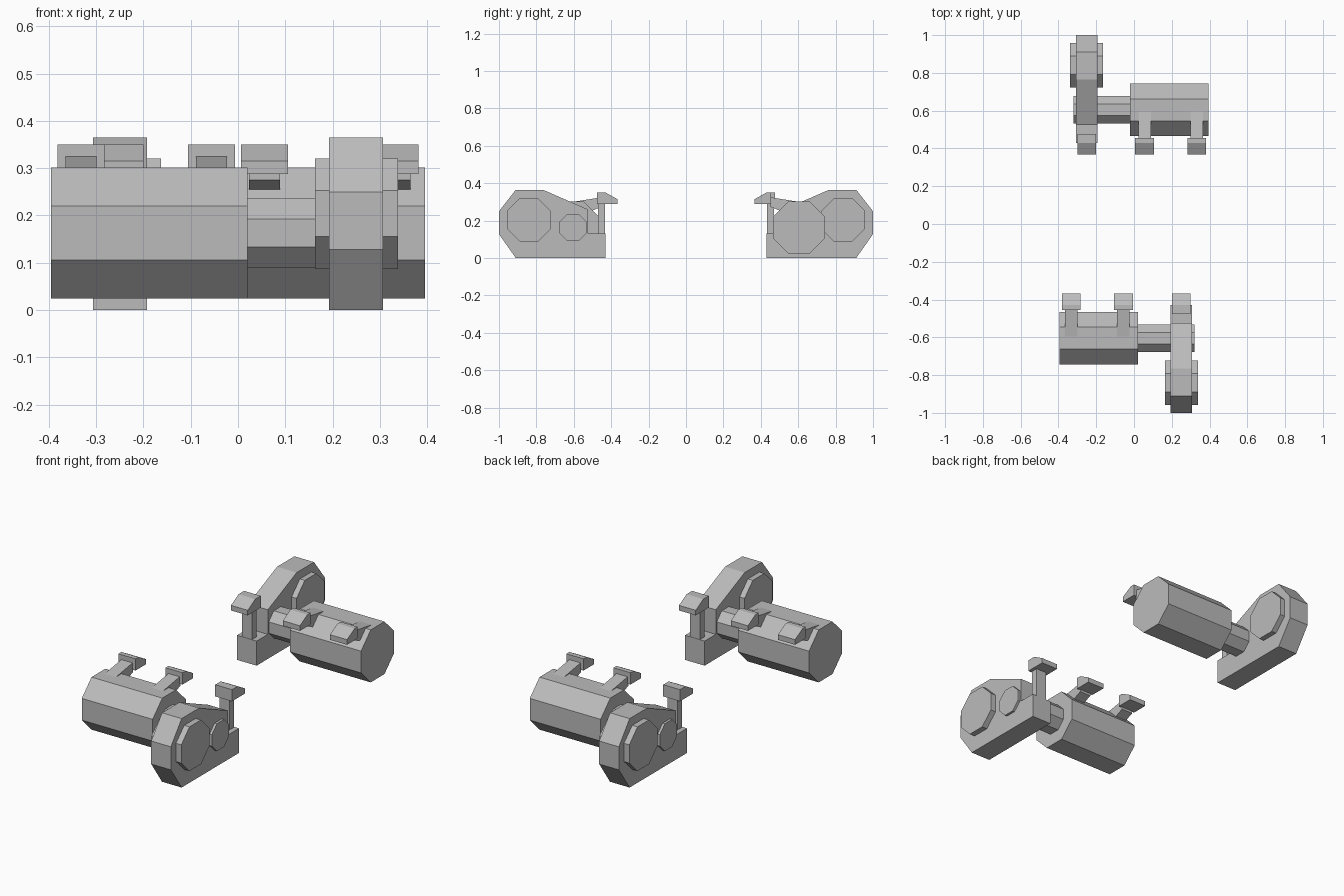
import bpy, bmesh, math
from mathutils import Matrix

if "Cube" in bpy.data.objects:
    bpy.data.objects.remove(bpy.data.objects["Cube"])

grey = bpy.data.materials.new("mid_grey")
grey.diffuse_color = (0.5, 0.5, 0.5, 1)
grey.use_nodes = True
grey.node_tree.nodes["Principled BSDF"].inputs["Base Color"].default_value = grey.diffuse_color


def prism(name, profile, x0, x1, turn):
    """Extrude a (y, z) profile from x0 to x1, then turn it about z."""
    bm = bmesh.new()
    face = bm.faces.new([bm.verts.new((x0, y, z)) for y, z in profile])
    ext = bmesh.ops.extrude_face_region(bm, geom=[face])
    moved = [g for g in ext["geom"] if isinstance(g, bmesh.types.BMVert)]
    bmesh.ops.translate(bm, vec=(x1 - x0, 0, 0), verts=moved)
    bmesh.ops.recalc_face_normals(bm, faces=bm.faces)
    bm.transform(Matrix.Rotation(turn, 4, "Z"))
    mesh = bpy.data.meshes.new(name)
    bm.to_mesh(mesh)
    bm.free()
    mesh.materials.append(grey)
    obj = bpy.data.objects.new(name, mesh)
    bpy.context.collection.objects.link(obj)
    return obj


def octagon(y, z, apothem):
    """Flat-topped octagon."""
    r = apothem / math.cos(math.pi / 8)
    angles = [math.pi / 8 + i * math.pi / 4 for i in range(8)]
    return [(y + r * math.cos(a), z + r * math.sin(a)) for a in angles]


gearbox = [(-0.91, 0), (-0.43, 0), (-0.43, 0.13), (-0.524, 0.13), (-0.524, 0.26),
           (-0.765, 0.365), (-0.91, 0.365), (-1, 0.25), (-1, 0.128)]
post = [(-0.47, 0.12), (-0.432, 0.12), (-0.432, 0.30), (-0.47, 0.30)]
arm = [(-0.62, 0.298), (-0.45, 0.325), (-0.45, 0.275), (-0.51, 0.25), (-0.60, 0.25)]


def head(back):
    """Hook pad with a sloping nose."""
    return [(back, 0.288), (-0.367, 0.288), (-0.367, 0.315), (-0.43, 0.35), (back, 0.35)]


# Two identical drive units, the second turned half round
for side, turn in (("front", 0), ("back", math.pi)):
    prism(side + "_motor", octagon(-0.604, 0.163, 0.139), -0.395, 0.02, turn)
    prism(side + "_shaft", octagon(-0.604, 0.163, 0.0725), 0.0, 0.32, turn)
    prism(side + "_gearbox", gearbox, 0.192, 0.307, turn)
    prism(side + "_axle_hub", octagon(-0.84, 0.204, 0.117), 0.163, 0.338, turn)
    # Gearbox bracket
    prism(side + "_gearbox_post", post, 0.22, 0.28, turn)
    prism(side + "_gearbox_pad", head(-0.476), 0.2, 0.298, turn)
    # Motor brackets
    for i, x in enumerate((-0.332, -0.056)):
        prism(f"{side}_motor_arm_{i}", arm, x - 0.033, x + 0.033, turn)
        prism(f"{side}_motor_pad_{i}", head(-0.455), x - 0.05, x + 0.05, turn)
